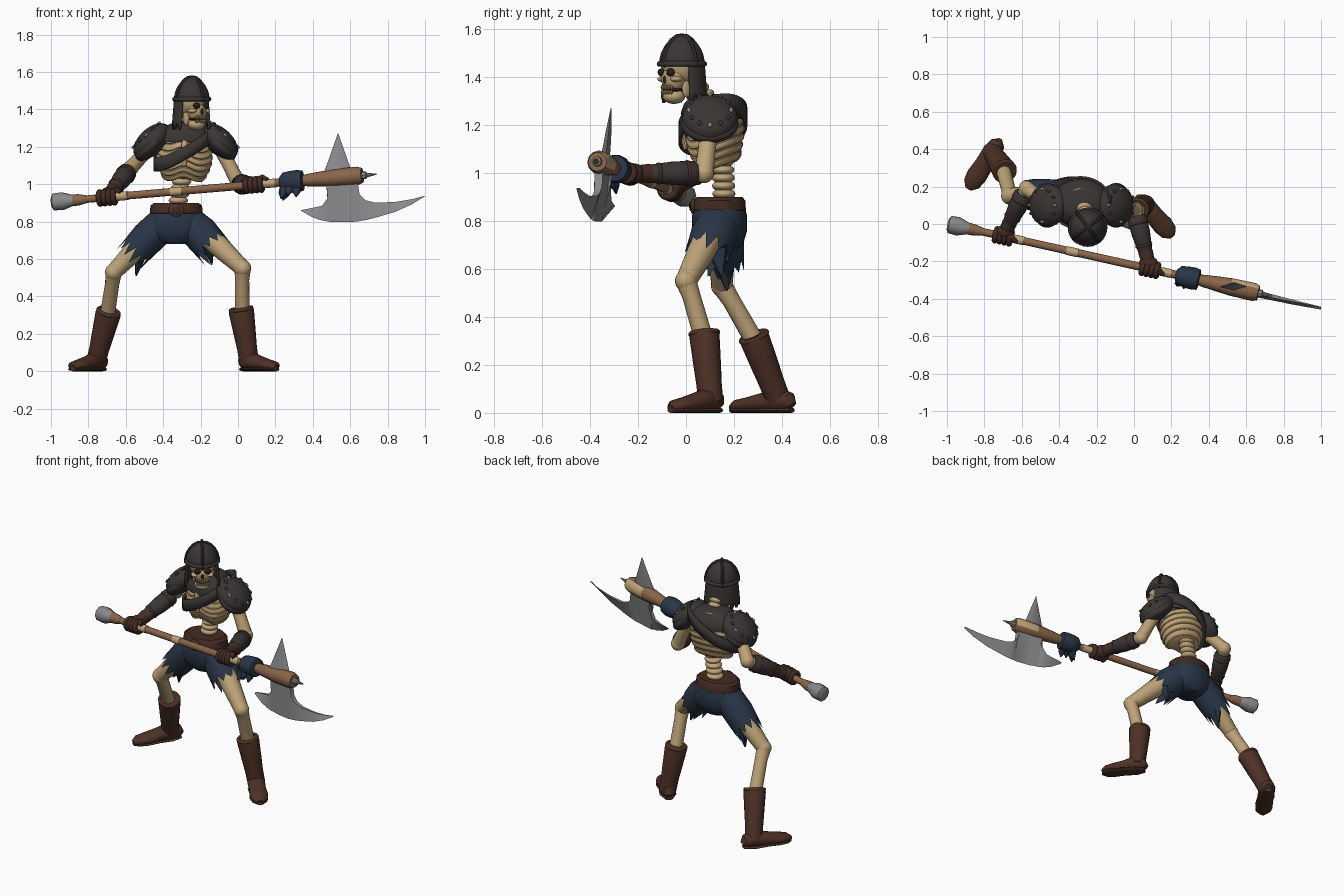
import bpy, math, random
from mathutils import Vector, Euler, Matrix

if "Cube" in bpy.data.objects:
    bpy.data.objects.remove(bpy.data.objects["Cube"])

random.seed(4)
TAU = 2 * math.pi


def material(name, *rgb):
    m = bpy.data.materials.new(name)
    m.diffuse_color = (*rgb, 1)
    m.use_nodes = True
    m.node_tree.nodes["Principled BSDF"].inputs["Base Color"].default_value = m.diffuse_color
    return m


BONE = material("bone", 0.52, 0.37, 0.19)
SHADE = material("bone_groove", 0.25, 0.155, 0.075)
DARK = material("dark_leather", 0.042, 0.036, 0.034)
BROWN = material("boot_leather", 0.075, 0.031, 0.019)
GLOVE = material("glove_leather", 0.055, 0.024, 0.016)
BLUE = material("blue_cloth", 0.022, 0.036, 0.065)
WOOD = material("wood", 0.25, 0.13, 0.068)
STEEL = material("steel", 0.25, 0.25, 0.26)
BLACK = material("cavity", 0.02, 0.014, 0.009)


def mesh(name, verts, faces, mat):
    me = bpy.data.meshes.new(name)
    me.from_pydata([tuple(v) for v in verts], [], faces)
    me.materials.append(mat)
    me.update()
    ob = bpy.data.objects.new(name, me)
    bpy.context.collection.objects.link(ob)
    return ob


def tube(name, pts, radii, mat, n=16, sub=0, jag=0, cap=True):
    """Loft of elliptical rings along a path; jag makes the last ring ragged."""
    pts = [Vector(p) for p in pts]
    d = (pts[-1] - pts[0]).normalized()
    up = Vector((0, 0, 1)) if abs(d.z) < 0.7 else Vector((0, 1, 0))
    verts, faces, last = [], [], len(pts) - 1
    for i, p in enumerate(pts):
        t = (pts[min(i + 1, last)] - pts[max(i - 1, 0)]).normalized()
        side = t.cross(up).normalized()
        v = side.cross(t)
        r = radii[i]
        a, b = r if isinstance(r, tuple) else (r, r)
        for k in range(n):
            w = TAU * k / n
            q = p + side * a * math.cos(w) + v * b * math.sin(w)
            if jag and i == last:
                q += t * jag * ((1 if k % 2 else -0.5) * random.uniform(0.3, 1))
            verts.append(q)
    for i in range(last):
        for k in range(n):
            j = (k + 1) % n
            faces.append((i * n + k, i * n + j, i * n + n + j, i * n + n + k))
    if cap:
        faces += [tuple(range(n))[::-1], tuple(range(last * n, last * n + n))]
    ob = mesh(name, verts, faces, mat)
    if sub:
        ob.modifiers.new("round", "SUBSURF").levels = sub
    return ob


def sheet(name, f, nu, nv, mat, thick):
    verts = [f(i / nu, j / nv) for j in range(nv + 1) for i in range(nu + 1)]
    w = nu + 1
    faces = [(j * w + i, j * w + i + 1, j * w + w + i + 1, j * w + w + i)
             for j in range(nv) for i in range(nu)]
    ob = mesh(name, verts, faces, mat)
    s = ob.modifiers.new("thickness", "SOLIDIFY")
    s.thickness, s.offset = thick, 0
    return ob


def ball(name, loc, scale, mat, rot=(0, 0, 0), seg=20):
    bpy.ops.mesh.primitive_uv_sphere_add(segments=seg, ring_count=seg * 3 // 5, radius=1, location=loc, rotation=rot)
    ob = bpy.context.object
    ob.name = name
    ob.scale = scale if isinstance(scale, tuple) else (scale,) * 3
    ob.data.materials.append(mat)
    return ob


def ring(name, loc, direction, major, minor, mat):
    rot = Vector(direction).to_track_quat('Z', 'Y').to_euler()
    bpy.ops.mesh.primitive_torus_add(major_segments=28, minor_segments=10, major_radius=major,
                                     minor_radius=minor, location=loc, rotation=rot)
    bpy.context.object.name = name
    bpy.context.object.data.materials.append(mat)


# Ribcage: ridged loft, ribs sloping down to the front
zs, levels = (0, 0.17, 0.5, 0.83), []
for j in range(33):
    t = (j // 4 + zs[j % 4]) / 8
    e = math.sin(math.pi * (0.2 + 0.65 * t)) ** 0.6 * (0.925 if j % 4 == 0 else 1.01 if j % 4 == 2 else 0.99)
    levels.append(((-0.29 + 0.01 * t, 0.13 - 0.02 * t, 1.02 + 0.28 * t), (0.15 * e, 0.122 * e)))
cage = tube("ribcage", [l[0] for l in levels], [l[1] for l in levels], BONE, n=36)
cage.data.materials.append(SHADE)
for v in cage.data.vertices:
    v.co.z += 0.28 * (v.co.y - 0.11) + 0.04 * math.exp(-((v.co.x + 0.29) / 0.06) ** 2) * (v.co.y < 0.1)
for p in cage.data.polygons:
    p.material_index = int(p.index < 32 * 36 and (p.index // 36) % 4 in (0, 3))
tube("breastbone", [(-0.285, -0.005, 1.25), (-0.285, -0.02, 1.18), (-0.288, 0.0, 1.10)],
     [(0.02, 0.012), (0.016, 0.012), (0.012, 0.01)], BONE, 10)

# Spine and neck
for i in range(7):
    t = i / 6
    ball("vertebra", (-0.325 + 0.035 * t, 0.16 - 0.01 * t, 0.88 + 0.2 * t), (0.052, 0.048, 0.024), BONE)
for i in range(6):
    t = i / 5
    ball("neck_vertebra", (-0.275 + 0.025 * t, 0.12 - 0.1 * t, 1.27 + 0.13 * t), (0.042, 0.04, 0.022), BONE, (0.5, 0, 0))

# Shoulder mantle and diagonal strap
tube("mantle", [(-0.28, 0.11, z) for z in (1.225, 1.25, 1.29, 1.315, 1.33)],
     [(0.155, 0.13), (0.158, 0.132), (0.135, 0.118), (0.1, 0.09), (0.065, 0.065)], DARK, 28)


def strap(u, v):
    x = -0.285 + 0.16 * math.cos(TAU * u)
    return x, 0.112 + 0.137 * math.sin(TAU * u), 1.165 + 0.55 * (x + 0.28) + 0.075 * v + 0.25 * 0.137 * math.sin(TAU * u)


sheet("chest_strap", strap, 40, 2, DARK, 0.014)

# Pauldrons with studs, one each side
for s in (1, -1):
    c = Vector((-0.28 + s * 0.18, 0.1, 1.23))
    rot = Euler((0, s * 0.75, 0))
    R = rot.to_matrix()
    ball("pauldron", c, (0.12, 0.115, 0.07), DARK, rot, 28)
    ball("pauldron_rim", c + R @ Vector((s * 0.02, 0, -0.015)), (0.105, 0.12, 0.05), DARK, rot, 28)
    for k in range(12):
        a = TAU * k / 12
        ball("pauldron_stud", c + R @ Vector((0.092 * math.cos(a), 0.088 * math.sin(a), 0.046)),
             (0.014, 0.009, 0.007), STEEL if k % 3 == 0 else DARK, rot, 10)

# Head, turned towards the blade
TURN = math.radians(37)
HEAD = Matrix.Translation((-0.247, -0.017, 0)) @ Matrix.Rotation(TURN, 4, 'Z')


def head_ball(name, loc, scale, mat, seg=20):
    ball(name, HEAD @ Vector(loc), scale, mat, (0, 0, TURN), seg)


head_ball("cranium", (0, 0, 1.45), (0.083, 0.088, 0.09), BONE)
head_ball("face", (0, -0.045, 1.395), (0.058, 0.048, 0.06), BONE)
head_ball("jaw", (0, -0.042, 1.32), (0.046, 0.048, 0.032), BONE)
head_ball("mouth", (0, -0.05, 1.348), (0.043, 0.042, 0.012), BLACK)
head_ball("nose_hole", (0, -0.089, 1.39), (0.01, 0.008, 0.017), BLACK, 12)
for s in (1, -1):
    head_ball("eye_socket", (s * 0.03, -0.082, 1.42), (0.021, 0.016, 0.017), BLACK)
    head_ball("cheekbone", (s * 0.045, -0.062, 1.392), (0.022, 0.028, 0.013), BONE)
    head_ball("jaw_hinge", (s * 0.046, -0.01, 1.355), (0.012, 0.022, 0.04), BONE)
for k in range(7):
    a = (k - 3) * 0.28
    for z in (1.358, 1.337):
        head_ball("tooth", (0.043 * math.sin(a), -0.05 - 0.043 * math.cos(a), z), (0.006, 0.006, 0.01), BONE, 8)

# Helmet, rim, ridges and hanging neck guard
dome = [(0.097, 1.44), (0.096, 1.47), (0.089, 1.50), (0.074, 1.53), (0.053, 1.555), (0.028, 1.57), (0.006, 1.576)]
tube("helmet", [HEAD @ Vector((0, 0, z)) for r, z in dome], [r for r, z in dome], DARK, 28, sub=1)
ring("helmet_rim", HEAD @ Vector((0, 0, 1.455)), (0, 0, 1), 0.093, 0.012, DARK)
for a in (0, math.pi / 2):
    half = [(r, z) for r, z in dome[:-1]]
    path = half + [(0, 1.573)] + [(-r, z) for r, z in reversed(half)]
    tube("helmet_ridge", [HEAD @ Vector((r * math.cos(a), r * math.sin(a), z)) for r, z in path],
         [0.009] * len(path), DARK, 8)


def guard(u, v):
    a = math.radians(72 + 216 * u)
    r = 0.088 + 0.012 * v
    drop = 0.15 * v + (0.02 * math.sin(u * 60) if v == 1 else 0)
    return HEAD @ Vector((r * math.sin(a), -r * math.cos(a), 1.46 - drop))


sheet("neck_guard", guard, 40, 5, DARK, 0.014)

# Belt, buckle and ragged shorts
tube("belt", [(-0.33, 0.14, z) for z in (0.835, 0.845, 0.885, 0.9)],
     [(0.13, 0.1), (0.142, 0.11), (0.138, 0.107), (0.12, 0.095)], GLOVE, 28)
ball("buckle", (-0.33, 0.03, 0.862), (0.042, 0.012, 0.035), BROWN)
ball("buckle_centre", (-0.33, 0.019, 0.862), (0.024, 0.006, 0.02), GLOVE)
tube("shorts_seat", [(-0.328, 0.14, z) for z in (0.87, 0.82, 0.76, 0.71, 0.68)],
     [(0.128, 0.103), (0.152, 0.115), (0.168, 0.115), (0.14, 0.1), (0.08, 0.07)], BLUE, 28)
tube("shorts_leg", [(-0.26, 0.135, 0.79), (-0.2, 0.115, 0.735), (-0.145, 0.09, 0.67)], [0.09, 0.098, 0.092],
     BLUE, 22, jag=0.065, cap=False)
tube("shorts_leg", [(-0.40, 0.145, 0.79), (-0.48, 0.15, 0.715), (-0.552, 0.157, 0.635)], [0.09, 0.092, 0.082],
     BLUE, 22, jag=0.065, cap=False)
for tip, base in (((-0.14, 0.15, 0.57), (-0.16, 0.13, 0.68)), ((-0.545, 0.17, 0.51), (-0.52, 0.16, 0.63))):
    tube("shorts_tatter", [base, tip], [(0.035, 0.05), (0.004, 0.004)], BLUE, 8)

# Legs: hip, knee, boot top, ankle, heel, toe
LEGS = [((-0.22, 0.12, 0.78), (0.025, 0.0, 0.55), (0.015, 0.075, 0.34), (0.055, 0.1, 0.08), (0.05, 0.11), (0.175, -0.03)),
        ((-0.42, 0.145, 0.78), (-0.665, 0.15, 0.53), (-0.69, 0.28, 0.325), (-0.752, 0.375, 0.08), (-0.745, 0.405), (-0.858, 0.232))]
for hip, knee, top, ankle, heel, toe in LEGS:
    hip, knee, top, ankle = map(Vector, (hip, knee, top, ankle))
    tube("thigh", [hip, hip.lerp(knee, 0.5), hip.lerp(knee, 0.85), knee], [0.06, 0.058, 0.048, 0.044], BONE)
    ball("kneecap", knee, 0.046, BONE)
    tube("shin", [knee, knee.lerp(top, 0.3), top.lerp(ankle, 0.2)], [0.044, 0.038, 0.04], BONE)
    tube("boot_shaft", [top, top.lerp(ankle, 0.08), top.lerp(ankle, 0.5), top.lerp(ankle, 0.85), ankle.lerp(top, -0.15)],
         [(0.064, 0.06), (0.068, 0.063), (0.06, 0.058), (0.053, 0.053), (0.052, 0.052)], BROWN, 20)
    ring("boot_cuff", top.lerp(ankle, 0.03), top - ankle, 0.056, 0.011, BROWN)
    h, t = Vector((*heel, 0)), Vector((*toe, 0))
    foot = [(-0.2, 0.02, 0.025), (-0.13, 0.042, 0.042), (0.15, 0.052, 0.052), (0.5, 0.05, 0.04),
            (0.85, 0.055, 0.031), (1.1, 0.046, 0.026), (1.24, 0.02, 0.016)]
    tube("boot_foot", [h.lerp(t, f) + Vector((0, 0, b + 0.003)) for f, a, b in foot],
         [(a, b) for f, a, b in foot], BROWN, 20)
    sole = [(-0.2, 0.025), (0.1, 0.05), (0.5, 0.046), (0.85, 0.055), (1.1, 0.046), (1.24, 0.02)]
    tube("boot_sole", [h.lerp(t, f) + Vector((0, 0, 0.011)) for f, a in sole], [(a, 0.011) for f, a in sole], BROWN, 12)


# Poleaxe: shaft line as a function of x
def axe(x):
    return Vector((x, -0.015 - 0.222 * (x + 0.93), 0.91 + 0.086 * (x + 0.93)))


AXIS = (axe(1) - axe(0)).normalized()


def along(name, prof, mat, n=16):
    return tube(name, [axe(x) for x, r in prof], [r for x, r in prof], mat, n)


along("shaft", [(-0.9, 0.02), (0.4, 0.022)], WOOD)
along("pommel", [(-0.995, 0.03), (-0.985, 0.047), (-0.94, 0.05), (-0.89, 0.033), (-0.865, 0.028)], STEEL, 10)
along("pommel_collar", [(-0.88, 0.032), (-0.85, 0.03), (-0.81, 0.021)], WOOD)
for x in (-0.62, -0.33, 0.17):
    along("shaft_band", [(x - 0.03, 0.0235), (x + 0.03, 0.0235)], BONE)
head = along("axe_socket", [(0.32, 0.022), (0.37, 0.033), (0.46, 0.042), (0.52, 0.047), (0.64, 0.049), (0.665, 0.04)], WOOD, 12)
head.data.materials.append(BONE)
for p in head.data.polygons:
    p.material_index = int(p.center.x > 0.5 and p.normal.y < -0.3 and p.normal.z < 0.6)
along("end_spike", [(0.65, 0.022), (0.685, 0.02), (0.69, 0.012), (0.74, 0.003)], STEEL, 8)
tube("top_spike", [(0.535, -0.338, 1.06), (0.535, -0.33, 1.11), (0.535, -0.323, 1.17), (0.535, -0.312, 1.27)],
     [(0.078, 0.02), (0.058, 0.016), (0.037, 0.012), (0.002, 0.002)], STEEL, 4)

# Crescent blade: x, upper edge, lower edge, half thickness
SECTIONS = [(0.338, 0.862, 0.858, 0.001), (0.40, 0.874, 0.822, 0.006), (0.45, 0.885, 0.806, 0.011), (0.475, 0.92, 0.802, 0.014),
            (0.487, 0.955, 0.80, 0.016), (0.47, 1.03, 0.798, 0.018), (0.55, 1.04, 0.797, 0.02), (0.635, 1.04, 0.80, 0.018),
            (0.65, 0.945, 0.803, 0.016), (0.68, 0.915, 0.808, 0.013), (0.73, 0.902, 0.82, 0.01), (0.84, 0.905, 0.852, 0.006),
            (0.93, 0.92, 0.893, 0.003), (1.0, 0.938, 0.936, 0.001)]
verts, faces = [], []
for i, (x, hi, lo, t) in enumerate(SECTIONS):
    y, xl = axe(x).y, 0.49 if i == 5 else x
    yl = y + 0.1 * (lo - axe(x).z)
    verts += [(x, y - t, hi), (x, y + t, hi), (xl, yl, lo)]
    if i:
        faces += [(3 * i - 3 + a, 3 * i - 3 + b, 3 * i + b, 3 * i + a) for a, b in ((0, 1), (1, 2), (2, 0))]
faces += [(2, 1, 0), (len(verts) - 3, len(verts) - 2, len(verts) - 1)]
mesh("axe_blade", verts, faces, STEEL)

# Cloth knotted round the shaft, with hanging tatters
along("shaft_cloth", [(0.225, 0.03), (0.245, 0.052), (0.28, 0.058), (0.32, 0.06), (0.345, 0.055), (0.35, 0.03)], BLUE, 14)
for x, dx, dy, dz in ((0.25, -0.02, -0.055, -0.09), (0.285, -0.02, -0.06, -0.07), (0.315, -0.005, -0.05, -0.085), (0.27, -0.03, -0.01, -0.1)):
    b = axe(x) + Vector((0, -0.02, -0.02))
    e = axe(x) + Vector((dx, dy, dz))
    tube("cloth_tatter", [b, b.lerp(e, 0.6), e], [(0.026, 0.026), (0.022, 0.018), (0.003, 0.003)], BLUE, 8)

# Arms: shoulder, elbow, grip position on the shaft
for shoulder, elbow, gx in (((-0.1, 0.1, 1.21), (0.005, 0.075, 1.0), 0.085), ((-0.46, 0.11, 1.21), (-0.575, 0.19, 1.085), -0.7)):
    s, e, g = Vector(shoulder), Vector(elbow), axe(gx)
    tube("upper_arm", [s, s.lerp(e, 0.5), e], [0.042, 0.037, 0.04], BONE)
    ball("elbow", e, 0.042, BONE)
    tube("forearm", [e, e.lerp(g, 0.8)], [0.036, 0.026], BONE)
    tube("bracer", [e.lerp(g, f) for f in (0.1, 0.14, 0.4, 0.7, 0.74)], [0.042, 0.052, 0.05, 0.038, 0.03], DARK, 18)
    for f, r in ((0.22, 0.045), (0.6, 0.036)):
        ring("bracer_strap", e.lerp(g, f), g - e, r, 0.01, GLOVE)
    tube("glove_cuff", [e.lerp(g, f) for f in (0.68, 0.72, 0.85, 0.97)], [0.036, 0.04, 0.036, 0.04], GLOVE)
    ball("palm", g.lerp(e, 0.09), (0.052, 0.04, 0.042), GLOVE)
    for k in range(4):
        ring("finger", g + AXIS * (k - 1.5) * 0.026, AXIS, 0.032, 0.0155, GLOVE)
    tube("thumb", [g.lerp(e, 0.1), g + AXIS * 0.05 + Vector((0, 0, 0.035)), g + AXIS * 0.075 + Vector((0, -0.015, 0.022))],
         [0.018, 0.016, 0.01], GLOVE, 10)

# Smooth shading with sharp edges kept
for ob in bpy.context.scene.objects:
    ob.select_set(True)
    bpy.context.view_layer.objects.active = ob
bpy.ops.object.shade_smooth_by_angle(angle=math.radians(40))
